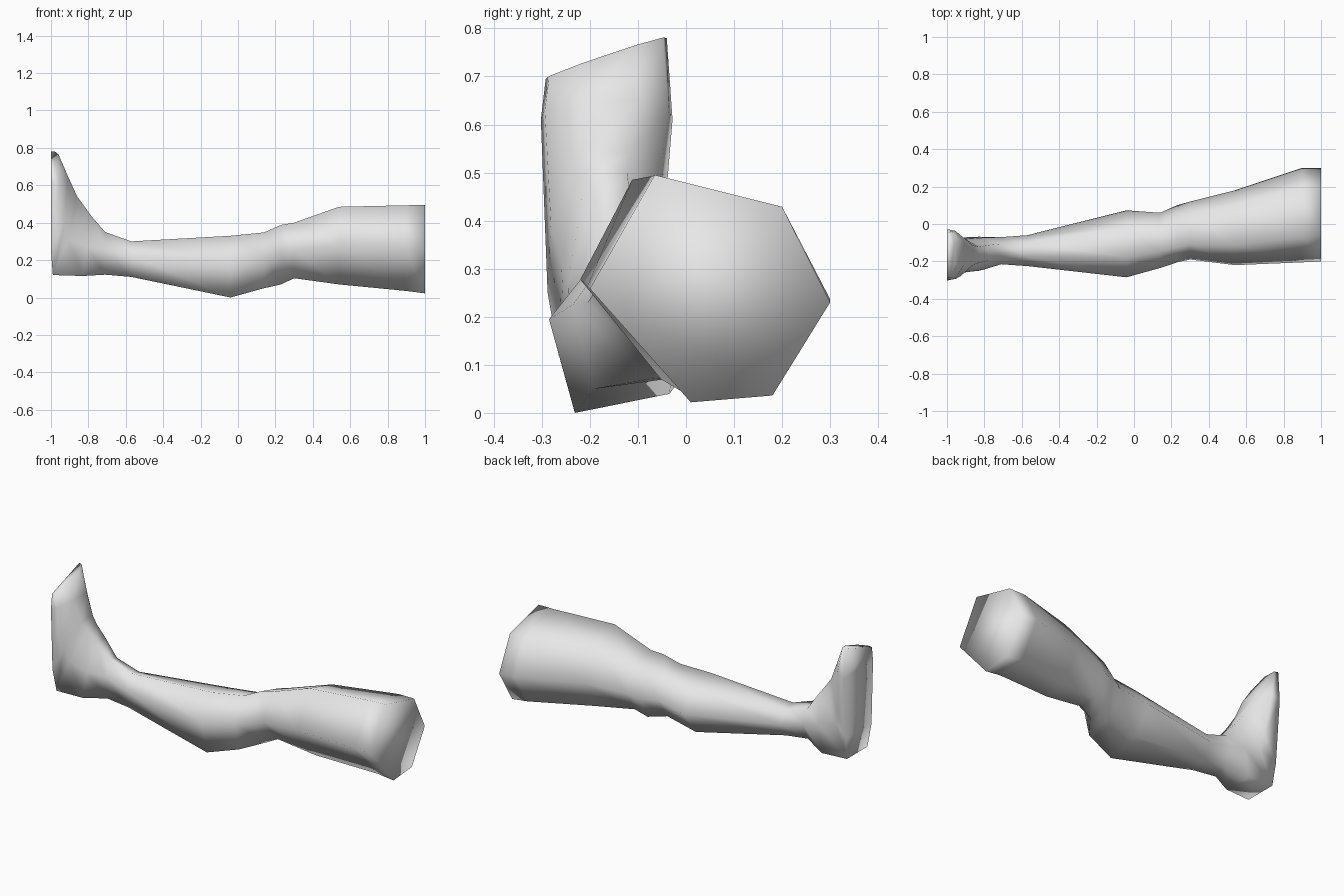
import bpy, bmesh

cube = bpy.data.objects.get("Cube")
if cube:
    bpy.data.objects.remove(cube)

# Six-sided section shapes, as fractions of each section's width and height
THIGH = [(.27, 1), (.8, .86), (1, .44), (.76, .03), (.42, 0), (0, .5)]
CALF = [(.3, 1), (.75, .9), (1, .55), (.7, .12), (.15, 0), (0, .59)]
FOOT = [(.3, 1), (.75, 1), (.97, .5), (1, 0), (0, 0), (.03, .5)]


def add_section(bm, shape, top, bottom, sides, slant=0):
    """Add a six-sided ring; top and bottom are (x, z), sides are y limits."""
    ring = []
    for across, up in shape:
        x = bottom[0] + (top[0] - bottom[0]) * up
        y = sides[0] + (sides[1] - sides[0]) * across
        z = bottom[1] + (top[1] - bottom[1]) * up - slant * (1 - across)
        ring.append(bm.verts.new((x, y, z)))
    return ring


def upright(bm, shape, x, low, high, sides):
    return add_section(bm, shape, (x, high), (x, low), sides)


def bridge(bm, first, second):
    for i in range(len(first)):
        j = (i + 1) % len(first)
        bm.faces.new((first[i], first[j], second[j], second[i]))


bm = bmesh.new()
rings = [
    # Thigh
    upright(bm, THIGH, 1, .022, .495, (-.2, .3)),
    upright(bm, THIGH, .9, .035, .493, (-.205, .3)),
    upright(bm, THIGH, .54, .07, .485, (-.22, .18)),
    # Knee
    upright(bm, THIGH, .3, .103, .4, (-.19, .12)),
    upright(bm, THIGH, .23, .07, .388, (-.205, .1)),
    upright(bm, CALF, .14, .05, .348, (-.235, .06)),
    # Calf and ankle
    upright(bm, CALF, -.04, 0, .33, (-.285, .073)),
    upright(bm, CALF, -.57, .11, .3, (-.225, -.06)),
    upright(bm, CALF, -.71, .122, .35, (-.215, -.07)),
    # Heel, turning upward into the foot
    add_section(bm, FOOT, (-.78, .43), (-.83, .115), (-.25, -.068)),
    add_section(bm, FOOT, (-.83, .5), (-.99, .12), (-.265, -.075)),
    add_section(bm, FOOT, (-.86, .54), (-1, .25), (-.288, -.058)),
    # Ball of the foot and slanted toe end
    add_section(bm, FOOT, (-.91, .65), (-1, .61), (-.302, -.028)),
    add_section(bm, FOOT, (-.96, .787), (-1, .78), (-.292, -.04), .085),
]
for first, second in zip(rings, rings[1:]):
    bridge(bm, first, second)
bm.faces.new(rings[0])
bm.faces.new(rings[-1])
bmesh.ops.recalc_face_normals(bm, faces=bm.faces)
for face in bm.faces:
    face.smooth = True

mesh = bpy.data.meshes.new("leg")
bm.to_mesh(mesh)
bm.free()
leg = bpy.data.objects.new("leg", mesh)
bpy.context.collection.objects.link(leg)

# Plain light grey surface
grey = bpy.data.materials.new("light grey")
grey.use_nodes = True
color = (.8, .8, .8, 1)
grey.diffuse_color = color
grey.node_tree.nodes["Principled BSDF"].inputs["Base Color"].default_value = color
mesh.materials.append(grey)
